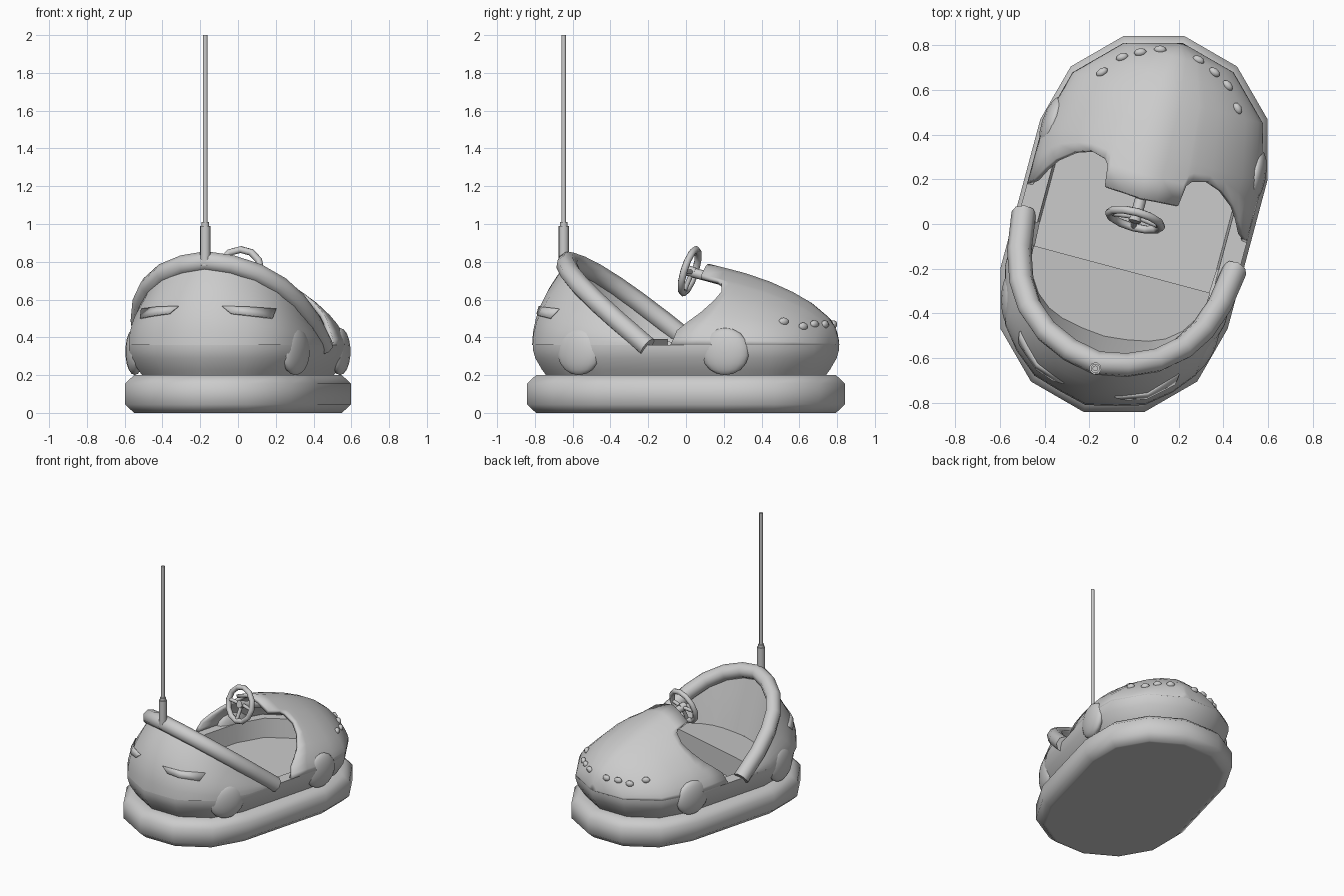
import bpy, bmesh, math
from mathutils import Matrix, Vector

if "Cube" in bpy.data.objects:
    bpy.data.objects.remove(bpy.data.objects["Cube"], do_unlink=True)

TURN = Matrix.Rotation(math.radians(-15), 4, 'Z')   # the car stands at an angle
grey = bpy.data.materials.new("light_grey")
grey.use_nodes = True
grey.diffuse_color = (0.6, 0.6, 0.6, 1)
grey.node_tree.nodes["Principled BSDF"].inputs["Base Color"].default_value = (0.6, 0.6, 0.6, 1)


def finish(obj, local=Matrix(), angle=50):
    """Place, colour and smooth one part."""
    obj.matrix_world = TURN @ local
    obj.data.materials.append(grey)
    bpy.ops.object.select_all(action='DESELECT')
    obj.select_set(True)
    bpy.context.view_layer.objects.active = obj
    if obj.type == 'CURVE':
        bpy.ops.object.convert(target='MESH')
        obj = bpy.context.object
    bpy.ops.object.shade_smooth_by_angle(angle=math.radians(angle))
    return obj


def from_bmesh(name, bm, local=Matrix(), angle=50):
    bmesh.ops.recalc_face_normals(bm, faces=bm.faces)
    mesh = bpy.data.meshes.new(name)
    bm.to_mesh(mesh)
    bm.free()
    obj = bpy.data.objects.new(name, mesh)
    bpy.context.collection.objects.link(obj)
    return finish(obj, local, angle)


def loft(name, rows, closed=False, cap_first=False, cap_last=False, thick=0, side=-1, angle=50):
    """Skin a list of equally long point rows."""
    bm = bmesh.new()
    grid = [[bm.verts.new(p) for p in row] for row in rows]
    n = len(rows[0])
    for a, b in zip(grid, grid[1:]):
        for i in range(n if closed else n - 1):
            j = (i + 1) % n
            bm.faces.new((a[i], a[j], b[j], b[i]))
    if cap_first:
        bm.faces.new(grid[0])
    if cap_last:
        bm.faces.new(grid[-1])
    bmesh.ops.remove_doubles(bm, verts=bm.verts, dist=0.0005)
    obj = from_bmesh(name, bm, angle=angle)
    if thick:
        mod = obj.modifiers.new("thickness", 'SOLIDIFY')
        mod.thickness, mod.offset = thick, side


def tube(name, points, radius, local=Matrix(), cyclic=False):
    cu = bpy.data.curves.new(name, 'CURVE')
    cu.dimensions = '3D'
    cu.bevel_depth, cu.bevel_resolution, cu.use_fill_caps = radius, 2, True
    sp = cu.splines.new('POLY')
    sp.points.add(len(points) - 1)
    for sp_pt, p in zip(sp.points, points):
        sp_pt.co = (*p, 1)
    sp.use_cyclic_u = cyclic
    obj = bpy.data.objects.new(name, cu)
    bpy.context.collection.objects.link(obj)
    finish(obj, local)


def ellipsoid(name, at, size, turn=0, segs=16):
    bm = bmesh.new()
    bmesh.ops.create_uvsphere(bm, u_segments=segs, v_segments=segs // 2 + 1, radius=1)
    from_bmesh(name, bm, Matrix.Translation(at) @ Matrix.Rotation(turn, 4, 'Z')
               @ Matrix.Diagonal((*size, 1)))


def capsule(half, radius, z):
    """Stadium outline with twelve-sided round ends."""
    pts = []
    for end in (1, -1):
        for k in range(7):
            a = math.radians(30 * k) + (0 if end > 0 else math.pi)
            pts.append((radius * math.cos(a), end * half + radius * math.sin(a), z))
    return pts


def mix(table, x):
    """Linear interpolation in a list of (x, value) pairs."""
    if x <= table[0][0]:
        return table[0][1]
    for (a, va), (b, vb) in zip(table, table[1:]):
        if x <= b:
            return va + (vb - va) * (x - a) / (b - a)
    return table[-1][1]


# Rubber bumper ring with a flat underside
profile = [(0, -.07), (0, -.05), (.045, 0), (.155, 0), (.2, -.05), (.2, -.12)]
loft("bumper", [capsule(.345, .527 + o, z) for z, o in profile], True, True, True)

# Lower tub: bulging side, ledge, inner wall and floor
profile = [(.19, -.08), (.23, -.05), (.29, -.014), (.335, -.001), (.36, 0), (.36, -.09), (.22, -.1)]
loft("tub", [capsule(.33, .51 + o, z) for z, o in profile], True, False, True, angle=40)

# Hood: domed cross-sections, starting at the cockpit cut-out
BASE = .36
TOP = [(.12, .79), (.31, .745), (.52, .675), (.67, .595), (.77, .515), (.82, .45), (.84, .36)]
WIDTH = [(.33, .51), (.585, .442), (.772, .255), (.84, 0)]
CUT = [(0, .05), (16, .08), (31, .19), (42, .245), (51, .268), (60, .25), (62.5, .225),
       (64, .13), (90, .12)]


def hood_point(deg, y):
    c, s = math.cos(math.radians(deg)), math.sin(math.radians(deg))
    x = math.copysign(abs(c) ** 1.33, c) * mix(WIDTH, y)
    return (x, y, BASE + (mix(TOP, y) - BASE) * max(0, s) ** 1.33)


half = [0, 8, 16, 24, 31, 42, 51, 60, 62.5, 64, 77]
angles = half + [90] + [180 - a for a in reversed(half)]
start = [mix(CUT, min(a, 180 - a)) for a in angles]
rows = [[hood_point(a, y + (.33 - y) * t) for a, y in zip(angles, start)] for t in (0, .5)]
rows += [[hood_point(a, y) for a in angles] for y in (.33, .46, .585, .68, .772, .81, .83, .84)]
loft("hood", rows, thick=.025)

# Row of small lamps round each side of the nose
for side in (1, -1):
    for x, y in ((.314, .62), (.245, .708), (.172, .75), (.089, .785)):
        h = (1 - (x / mix(WIDTH, y)) ** 1.5) ** .667
        z = BASE + (mix(TOP, y) - BASE) * h
        ellipsoid("nose_lamp", (side * x, y, z), (.03, .02, .022), -side * math.atan2(x, y - .33), 8)

# Rear shell: outside skin from the tub up to the rim, inside lining down to the seat
RIM = [(0, -.645), (.13, -.62), (.255, -.565), (.355, -.48), (.42, -.38), (.465, -.25), (.49, -.08)]
OUT = [(0, -.84), (.132, -.808), (.255, -.772), (.361, -.685), (.442, -.585), (.51, -.33), (.51, -.08)]
INN = [(0, -.52), (.1, -.51), (.2, -.49), (.27, -.46), (.33, -.41), (.4, -.3), (.41, -.1)]


def rim_height(y):
    return .35 + .8 * (-.08 - y)


def both(points):
    return [(-x, *r) for x, *r in reversed(points[1:])] + points


def shell_row(foot, v, power):
    row = []
    for (fx, fy), (rx, ry) in zip(foot, RIM):
        f = v ** power
        row.append((fx + (rx - fx) * f, fy + (ry - fy) * f, BASE + (rim_height(ry) - BASE) * v))
    return both(row)


loft("rear_shell", [shell_row(OUT, k / 6, 2) for k in range(7)])
loft("backrest", [shell_row(INN, k / 4, 1) for k in range(5)])
tube("rim_tube", both([(x, y, rim_height(y)) for x, y in RIM]), .055)


# Slim tail lights lying on the rear shell
def shell_at(u, z):
    i, f = int(u), u - int(u)
    foot, rim = [Vector(c[i]).lerp(Vector(c[i + 1]), f) for c in (OUT, RIM)]
    top = rim_height(rim.y)
    p = foot.lerp(rim, ((z - BASE) / (top - BASE)) ** 2)
    p += p.normalized() * .004
    return p.x, p.y, z


for side in (1, -1):
    rows = [[(side * x, y, z) for x, y, z in (shell_at(u, zz) for u, zz in line)]
            for line in (((.9, .565), (2, .56), (3.1, .55)), ((1.3, .525), (2, .515), (3, .5)))]
    loft("tail_light", rows, thick=.009, side=0, angle=30)

# Shallow wheel arch bulges
for side in (1, -1):
    ellipsoid("front_wheel_bulge", (side * .468, .34, .325), (.05, .13, .125), side * .05)
    ellipsoid("rear_wheel_bulge", (side * .44, -.47, .325), (.05, .13, .125), -side * .26)

# Seat cushion
seat = [(-.41, -.21), (.41, -.21), (.4, -.38), (.22, -.52), (-.22, -.52), (-.4, -.38)]
loft("seat", [[(x, y, z + lift * (y + .21)) for x, y in seat]
              for z, lift in ((.21, 0), (.39, .1))], True, False, True, angle=30)

# Steering wheel, spokes, hub and column
tilt = Matrix.Translation((0, .02, .75)) @ Matrix.Rotation(math.radians(73), 4, 'X')
ring = [(.12 * math.cos(k * math.pi / 6), .12 * math.sin(k * math.pi / 6), 0) for k in range(12)]
tube("steering_wheel", ring, .019, tilt, True)
for deg in (0, 180, 270):
    a = math.radians(deg)
    tube("wheel_spoke", [(0, 0, -.015), (.12 * math.cos(a), .12 * math.sin(a), 0)], .013, tilt)
tube("wheel_hub", [(0, 0, -.03), (0, 0, .01)], .028, tilt)
tube("steering_column", [(0, .03, .745), (0, .24, .69)], .026)

# Contact pole
tube("pole_base", [(0, -.67, .78), (0, -.67, .99)], .028)
tube("pole_collar", [(0, -.67, .99), (0, -.67, 1.01)], .021)
tube("pole", [(0, -.67, 1), (0, -.67, 2)], .013)
